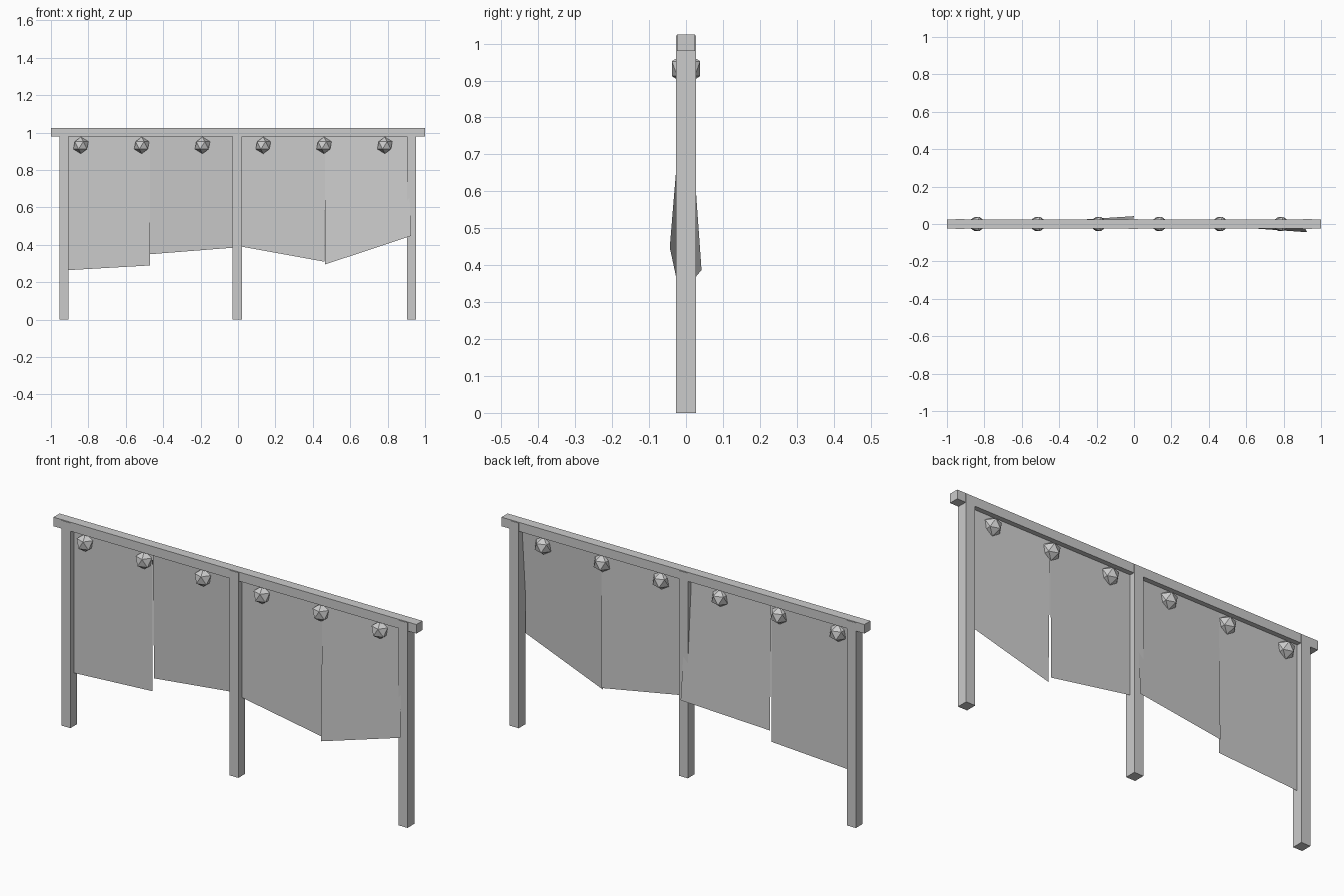
import bpy
import bmesh
from mathutils import Matrix

cube = bpy.data.objects.get("Cube")
if cube:
    bpy.data.objects.remove(cube, do_unlink=True)

grey = bpy.data.materials.new("light_grey")
grey.use_nodes = True
colour = (0.6, 0.6, 0.6, 1)
grey.diffuse_color = colour
grey.node_tree.nodes["Principled BSDF"].inputs["Base Color"].default_value = colour


def add_object(name, bm):
    mesh = bpy.data.meshes.new(name)
    bm.to_mesh(mesh)
    bm.free()
    mesh.materials.append(grey)
    obj = bpy.data.objects.new(name, mesh)
    bpy.context.collection.objects.link(obj)
    return obj


def box(name, centre, size):
    bm = bmesh.new()
    place = Matrix.Translation(centre) @ Matrix.Diagonal((*size, 1))
    bmesh.ops.create_cube(bm, size=1, matrix=place)
    return add_object(name, bm)


def sheet(name, left, right, low_left, low_right):
    """Thin hanging sheet: fixed top edge, free lower corners."""
    bm = bmesh.new()
    corners = [low_left, low_right, (right, 0, 0.98), (left, 0, 0.98)]
    bm.faces.new([bm.verts.new(c) for c in corners])
    return add_object(name, bm)


# Top rail and three posts
box("top_rail", (0, 0, 1.002), (2, 0.048, 0.045))
for name, x in (("right", -0.93), ("middle", -0.004), ("left", 0.928)):
    box(name + "_post", (x, 0, 0.511), (0.05, 0.054, 1.022))

# Four hanging sheets with uneven, slightly swinging lower edges
sheet("sheet_1", -0.905, -0.47, (-0.905, 0, 0.265), (-0.47, 0, 0.29))
sheet("sheet_2", -0.47, -0.01, (-0.47, 0.011, 0.35), (0, 0.042, 0.387))
sheet("sheet_3", 0.02, 0.465, (0.022, 0, 0.39), (0.463, 0.005, 0.31))
sheet("sheet_4", 0.465, 0.905, (0.465, -0.011, 0.295), (0.925, -0.044, 0.448))

# Row of faceted knobs under the rail
for i in range(6):
    bm = bmesh.new()
    bmesh.ops.create_icosphere(
        bm, subdivisions=1, radius=0.045,
        matrix=Matrix.Translation((-0.84 + 0.325 * i, 0, 0.932)))
    add_object(f"knob_{i + 1}", bm)
